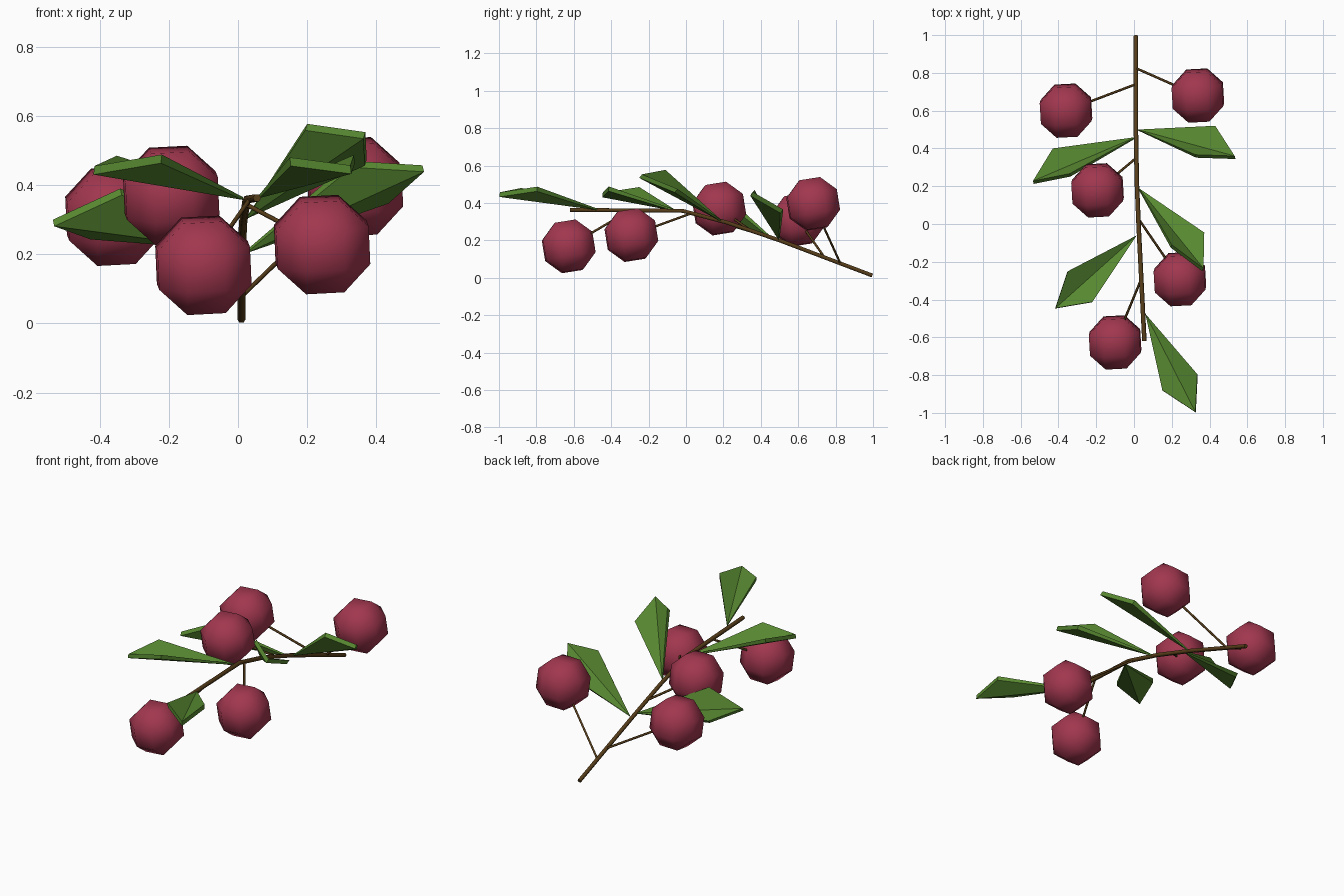
import bpy, bmesh, math
from mathutils import Vector, Euler

if "Cube" in bpy.data.objects:
    bpy.data.objects.remove(bpy.data.objects["Cube"])


def material(name, rgb):
    m = bpy.data.materials.new(name)
    m.diffuse_color = (*rgb, 1)
    m.use_nodes = True
    m.node_tree.nodes["Principled BSDF"].inputs["Base Color"].default_value = m.diffuse_color
    return m


BARK = material("bark brown", (0.095, 0.047, 0.010))
GREEN = material("leaf green", (0.095, 0.245, 0.030))
RED = material("berry red", (0.36, 0.038, 0.078))


def mesh_object(name, bm, mat):
    bmesh.ops.recalc_face_normals(bm, faces=bm.faces)
    me = bpy.data.meshes.new(name)
    bm.to_mesh(me)
    bm.free()
    me.materials.append(mat)
    ob = bpy.data.objects.new(name, me)
    bpy.context.collection.objects.link(ob)
    return ob


def tube(name, points, radius):
    cu = bpy.data.curves.new(name, 'CURVE')
    cu.dimensions = '3D'
    cu.bevel_depth = radius
    cu.bevel_resolution = 1
    cu.use_fill_caps = True
    sp = cu.splines.new('POLY')
    sp.points.add(len(points) - 1)
    for p, co in zip(sp.points, points):
        p.co = (*co, 1)
    cu.materials.append(BARK)
    ob = bpy.data.objects.new(name, cu)
    bpy.context.collection.objects.link(ob)


# Main branch, bending from steep to level
tube("branch", [(0.01, 0.996, 0.012), (0.01, 0.5, 0.2), (0.015, 0.22, 0.295),
                (0.025, -0.02, 0.358), (0.055, -0.62, 0.363)], 0.012)


# Low-poly berries: cube-like ball with 26 flats, smooth shaded
def berry(name, centre):
    bm = bmesh.new()
    a = 0.0555
    b = a * (1 + math.sqrt(2))
    rot = Euler((math.radians(9), math.radians(-3), math.radians(3))).to_matrix()
    for sx in (-1, 1):
        for sy in (-1, 1):
            for sz in (-1, 1):
                for v in ((a, a, b), (a, b, a), (b, a, a)):
                    p = Vector((sx * v[0], sy * v[1], sz * v[2]))
                    bm.verts.new(rot @ p + Vector(centre))
    hull = bmesh.ops.convex_hull(bm, input=bm.verts)
    bmesh.ops.dissolve_limit(bm, angle_limit=0.02, verts=bm.verts, edges=bm.edges)
    for f in bm.faces:
        f.smooth = True
    mesh_object(name, bm, RED)


# Each entry: berry centre, stem start on the branch
BERRIES = [((-0.36, 0.60, 0.31), (0.01, 0.74, 0.11)),
           ((0.338, 0.68, 0.395), (0.01, 0.825, 0.078)),
           ((-0.193, 0.178, 0.37), (0.012, 0.35, 0.25)),
           ((0.243, -0.292, 0.228), (0.022, 0.03, 0.345)),
           ((-0.10, -0.627, 0.168), (0.035, -0.30, 0.36))]
for i, (c, s) in enumerate(BERRIES, 1):
    berry(f"berry_{i}", c)
    c, s = Vector(c), Vector(s)
    tube(f"berry_stem_{i}", [s, c + (s - c).normalized() * 0.12], 0.0065)


# Leaves: thick kite shapes, thin at the base
def leaf(name, corners):
    bm = bmesh.new()
    pts = [Vector(p) for p in corners]
    n = (pts[2] - pts[0]).cross(pts[3] - pts[1]).normalized()
    if n.z < 0:
        n = -n
    top = [bm.verts.new(p) for p in pts]
    low = [bm.verts.new(p - n * (0.008 if i == 0 else 0.025))
           for i, p in enumerate(pts)]
    for ring in (top, low):
        bm.faces.new((ring[0], ring[1], ring[2]))
        bm.faces.new((ring[0], ring[2], ring[3]))
    for i in range(4):
        j = (i + 1) % 4
        bm.faces.new((top[i], top[j], low[j], low[i]))
    mesh_object(name, bm, GREEN)


# Corners in order: base, front corner, tip, back corner
LEAVES = [
    [(0.01, 0.46, 0.215), (-0.34, 0.267, 0.39), (-0.535, 0.228, 0.30), (-0.43, 0.40, 0.262)],
    [(0.02, 0.50, 0.208), (0.325, 0.367, 0.47), (0.533, 0.36, 0.457), (0.43, 0.52, 0.365)],
    [(0.025, 0.19, 0.308), (0.20, -0.11, 0.577), (0.368, -0.235, 0.553), (0.372, -0.045, 0.475)],
    [(0.015, -0.06, 0.365), (-0.22, -0.412, 0.488), (-0.415, -0.445, 0.455), (-0.35, -0.25, 0.485)],
    [(0.06, -0.475, 0.37), (0.15, -0.88, 0.48), (0.325, -0.995, 0.457), (0.335, -0.795, 0.487)],
]
for i, corners in enumerate(LEAVES, 1):
    leaf(f"leaf_{i}", corners)
